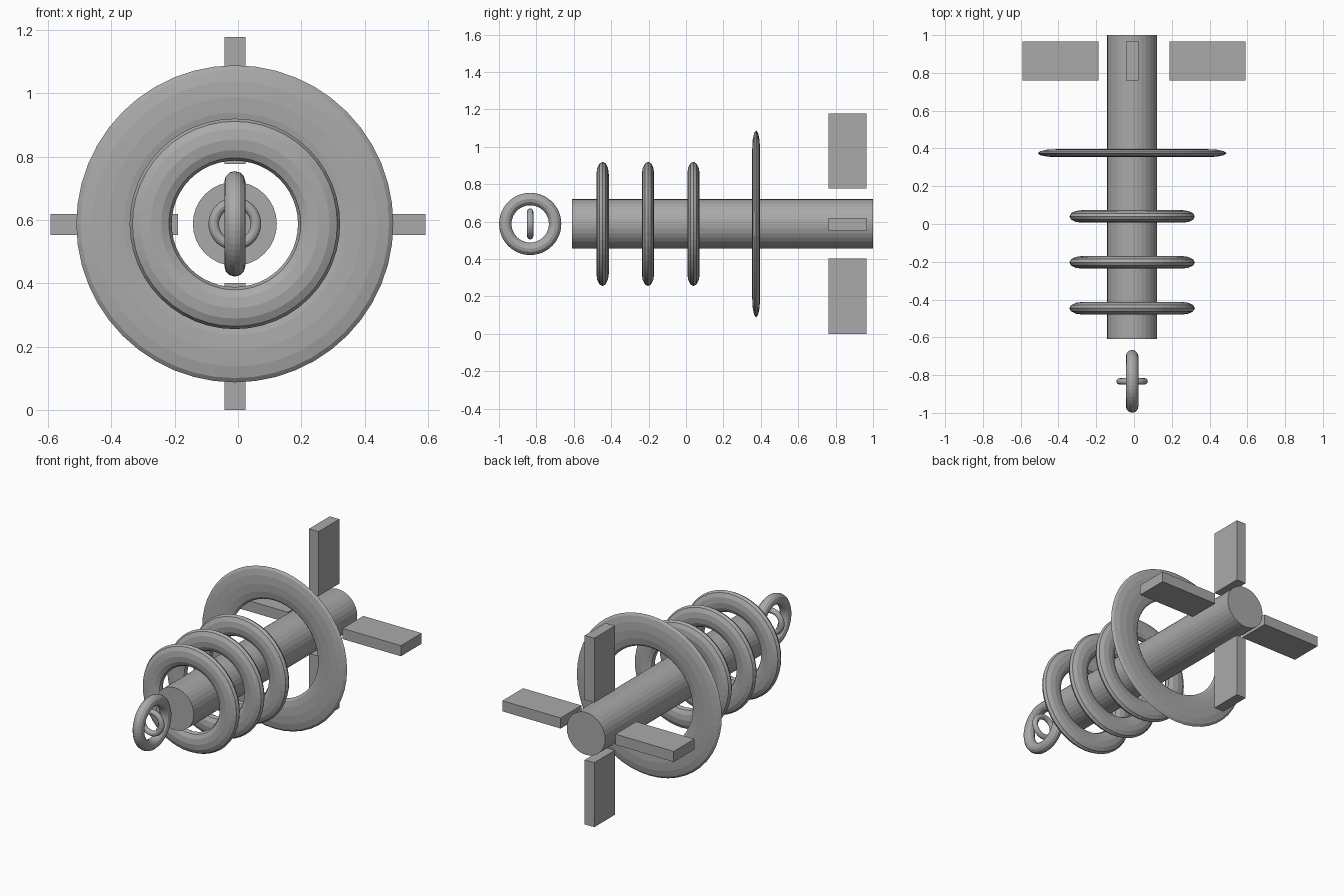
import bpy
import math

if "Cube" in bpy.data.objects:
    bpy.data.objects.remove(bpy.data.objects["Cube"])

grey = bpy.data.materials.new("grey")
grey.diffuse_color = (0.4, 0.4, 0.4, 1)
grey.use_nodes = True
grey.node_tree.nodes["Principled BSDF"].inputs["Base Color"].default_value = grey.diffuse_color

CX, CZ = -0.01, 0.588      # long axis of the body
FACE_Y = (math.pi / 2, 0, 0)
FACE_X = (0, math.pi / 2, 0)


def finish(name):
    ob = bpy.context.object
    ob.name = name
    ob.data.materials.append(grey)
    return ob


def ring(name, y, major, rot, flat=1.0):
    """Torus with a 4:1 radius ratio, flattened along its own axis."""
    bpy.ops.mesh.primitive_torus_add(
        location=(CX, y, CZ), rotation=rot, major_radius=major,
        minor_radius=major / 4, major_segments=48, minor_segments=12)
    finish(name).scale.z = flat


def fin(name, x, z, size):
    bpy.ops.mesh.primitive_cube_add(size=1, location=(x, 0.863, z))
    finish(name).scale = size


# central shaft
bpy.ops.mesh.primitive_cylinder_add(vertices=32, radius=0.1325, depth=1.61,
                                    location=(CX, 0.195, CZ), rotation=FACE_Y)
finish("shaft")

# three flattened coils and one large thin hoop
for i, y in enumerate((-0.446, -0.203, 0.04)):
    ring(f"coil_{i + 1}", y, 0.2656, FACE_Y, 0.5)
ring("large_hoop", 0.375, 0.4, FACE_Y, 0.21)

# crossed rings at the front tip
ring("tip_ring_outer", -0.833, 0.133, FACE_X)
ring("tip_ring_inner", -0.833, 0.0664, FACE_Y)

# four tail fins
for side, s in (("right", 1), ("left", -1)):
    fin(f"fin_{side}", s * 0.39, CZ - 0.002, (0.402, 0.204, 0.066))
for side, s in (("top", 1), ("bottom", -1)):
    fin(f"fin_{side}", CX, 0.589 + s * 0.388, (0.066, 0.204, 0.402))
